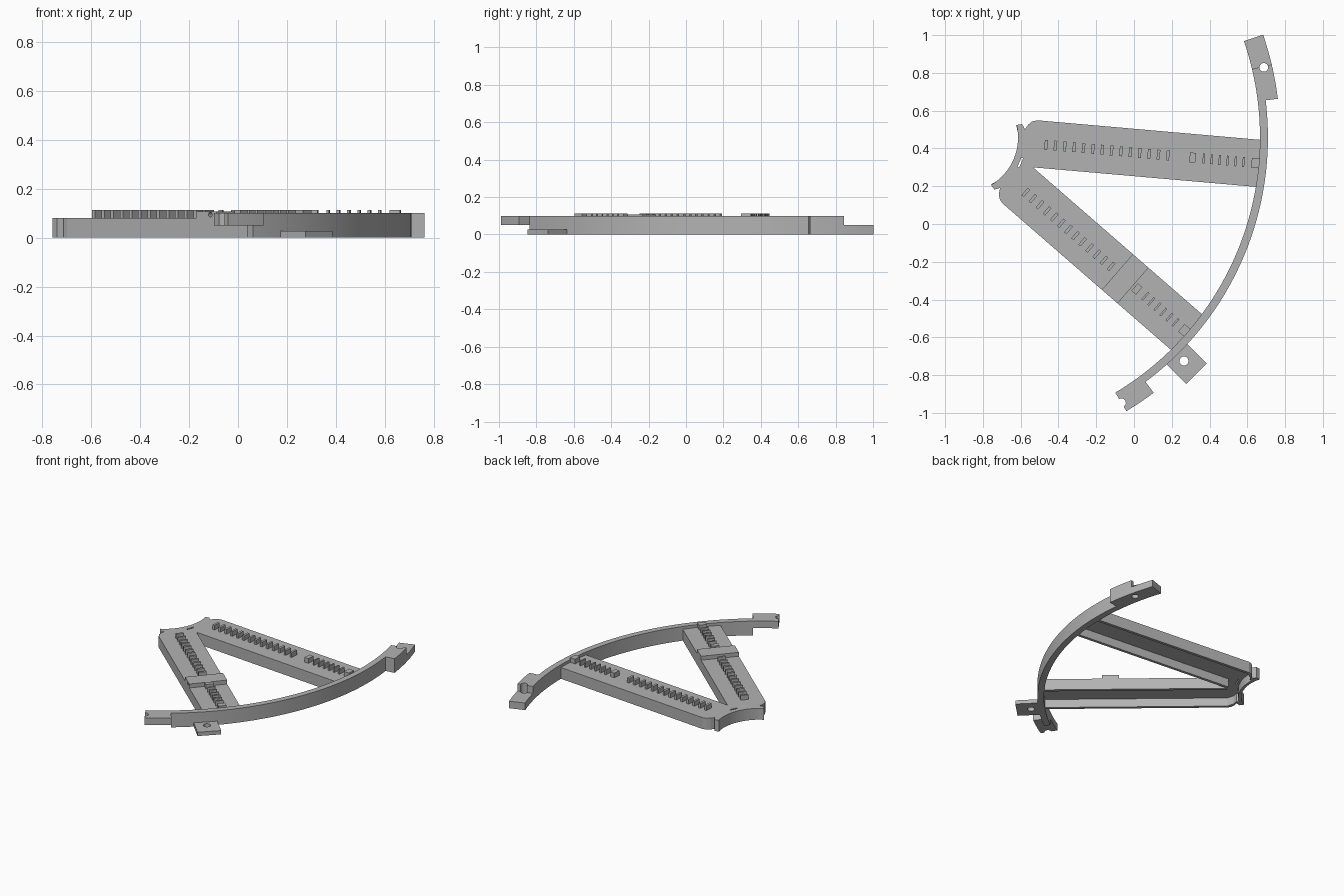
import bpy, bmesh
from math import radians, cos, sin
from mathutils import Matrix

if "Cube" in bpy.data.objects:
    bpy.data.objects.remove(bpy.data.objects["Cube"])

CENTRE = (-0.907, 0.458, 0)          # common centre of rim, arms and hub
R_IN, R_OUT, R_TAB = 1.574, 1.616, 1.681
UPPER, LOWER, HUB = -5, -41, -23     # radial directions in degrees

grey = bpy.data.materials.new("plain_grey")
grey.use_nodes = True
colour = (0.45, 0.45, 0.45, 1)
grey.diffuse_color = colour
grey.node_tree.nodes["Principled BSDF"].inputs["Base Color"].default_value = colour


def finish(name, bm, turn=0):
    bmesh.ops.recalc_face_normals(bm, faces=bm.faces)
    mesh = bpy.data.meshes.new(name)
    bm.to_mesh(mesh)
    bm.free()
    mesh.materials.append(grey)
    ob = bpy.data.objects.new(name, mesh)
    bpy.context.collection.objects.link(ob)
    ob.location = CENTRE
    ob.rotation_euler.z = radians(turn)
    return ob


def add_prism(bm, pts, z0, z1):
    face = bm.faces.new([bm.verts.new((x, y, z0)) for x, y in pts])
    new = bmesh.ops.extrude_face_region(bm, geom=[face])["geom"]
    bmesh.ops.translate(bm, vec=(0, 0, z1 - z0),
                        verts=[v for v in new if isinstance(v, bmesh.types.BMVert)])


def prism(name, pts, z0, z1, turn=0):
    bm = bmesh.new()
    add_prism(bm, pts, z0, z1)
    return finish(name, bm, turn)


def rect(r0, r1, n0, n1):
    return [(r0, n0), (r1, n0), (r1, n1), (r0, n1)]


def arc(r, a0, a1):
    steps = max(4, int(abs(a1 - a0)))
    angles = [radians(a0 + (a1 - a0) * i / steps) for i in range(steps + 1)]
    return [(r * cos(a), r * sin(a)) for a in angles]


def band(name, r0, r1, a0, a1, z0, z1, turn=0):
    return prism(name, arc(r0, a0, a1) + arc(r1, a1, a0), z0, z1, turn)


def cut(cutter, *targets):
    cutter.hide_render = True
    cutter.hide_set(True)
    for ob in targets:
        mod = ob.modifiers.new("hole", "BOOLEAN")
        mod.operation = "DIFFERENCE"
        mod.solver = "EXACT"
        mod.object = cutter


def pin(name, r, radius, turn):
    bm = bmesh.new()
    bmesh.ops.create_cone(bm, cap_ends=True, segments=24, radius1=radius, radius2=radius,
                          depth=0.5, matrix=Matrix.Translation((r, 0, 0)))
    return finish(name, bm, turn)


# Curved rim with lapped end tabs
rim = band("rim", R_IN, R_OUT, -53.2, 7, 0, 0.1)
tab_block = band("back_tab_block", R_IN, R_TAB, 7, 13.3, 0, 0.1)
tab_lap = band("back_tab_lap", R_IN, R_TAB, 13.3, 18.9, 0, 0.05)
front_lap = band("front_tab_lap", R_IN, R_TAB + 0.007, -59.1, -53.2, 0.05, 0.1)
cut(pin("back_hole_cutter", 1.637, 0.023, 13.1), tab_block, tab_lap)
cut(pin("front_notch_cutter", 1.637, 0.023, -59.1), front_lap)

# Mounting foot outside the rim
foot = prism("mounting_foot", rect(1.58, 1.76, -0.077, 0.077), 0, 0.027, -45.3)
cut(pin("foot_hole_cutter", 1.665, 0.024, -45.3), foot)

# Hollow arms with raised gauge teeth
for name, turn, inner_count in (("upper", UPPER, 14), ("lower", LOWER, 13)):
    bm = bmesh.new()
    section = [(-0.125, 0), (-0.105, 0), (-0.105, 0.06), (0.105, 0.06),
               (0.105, 0), (0.125, 0), (0.125, 0.08), (-0.125, 0.08)]
    face = bm.faces.new([bm.verts.new((0.385, n, z)) for n, z in section])
    new = bmesh.ops.extrude_face_region(bm, geom=[face])["geom"]
    bmesh.ops.translate(bm, vec=(1.2, 0, 0),
                        verts=[v for v in new if isinstance(v, bmesh.types.BMVert)])
    finish(name + "_arm", bm, turn)

    bm = bmesh.new()
    teeth = [(0.443 + 0.0498 * i, 0.016) for i in range(inner_count)]
    teeth += [(1.281 + 0.0423 * i, 0.011) for i in range(6)]
    teeth += [(1.222, 0.032), (1.556, 0.042)]
    for r, w in teeth:
        add_prism(bm, rect(r - w / 2, r + w / 2, -0.026, 0.026), 0.078, 0.113)
    finish(name + "_teeth", bm, turn)

# Bridge across the lower arm with a bored end
bridge = prism("bridge", rect(1.085, 1.195, -0.125, 0.125), 0.078, 0.108, LOWER)
bm = bmesh.new()
bmesh.ops.create_cone(bm, cap_ends=True, segments=16, radius1=0.01, radius2=0.01, depth=0.1,
                      matrix=Matrix.Translation((1.16, -0.125, 0.094)) @ Matrix.Rotation(radians(90), 4, "X"))
cut(finish("bridge_bore_cutter", bm, LOWER), bridge)

# Hub plate, inner wall and clawed corners, mirrored about the hub axis
claw = [(0.276, 0.09), (0.307, 0.098), (0.325, 0.072), (0.339, 0.097),
        (0.358, 0.116), (0.385, 0.125)]


def to_hub(pts, side):
    c, s = cos(radians(18)), sin(radians(18))
    return [(x * c - y * s, side * (x * s + y * c)) for x, y in pts]


outline = arc(0.293, -34, 34) + to_hub(claw + [(0.386, -0.124)], 1)
outline += to_hub(claw, -1)[::-1]
plate = prism("hub_plate", outline, 0.06, 0.08, HUB)
cut(band("hub_slot_cutter", 0.328, 0.338, -5, 4, 0, 0.2, HUB), plate)
band("hub_wall", 0.293, 0.313, -34, 34, 0, 0.061, HUB)
for side, name in ((1, "upper"), (-1, "lower")):
    corner = claw + [(0.385, 0.105), (0.345, 0.08), (0.325, 0.05), (0.288, 0.055)]
    prism(name + "_hub_corner", to_hub(corner, side), 0, 0.061, HUB)

# Smooth curved walls while keeping crisp edges
bpy.ops.object.select_all(action="DESELECT")
for ob in (rim, tab_block, tab_lap, front_lap):
    ob.select_set(True)
bpy.context.view_layer.objects.active = rim
bpy.ops.object.shade_smooth_by_angle(angle=radians(30))
